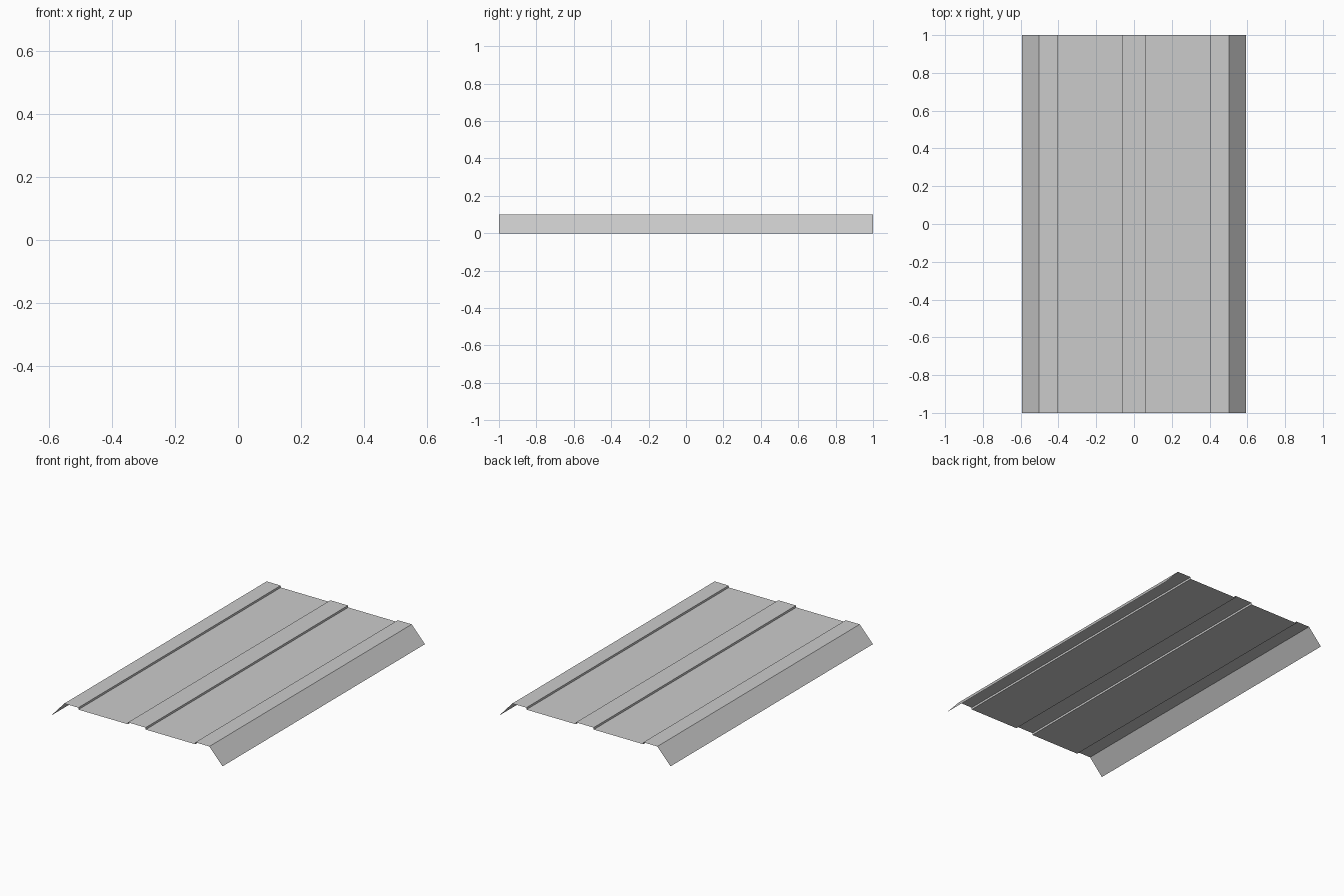
import bpy, bmesh

if "Cube" in bpy.data.objects:
    bpy.data.objects.remove(bpy.data.objects["Cube"])

# Right half of the cross-section (x, z): centre rib, recessed pan, shoulder, sloping flange
TOP, PAN, HALF_LEN = 0.1, 0.088, 1.0
half = [(0.061, TOP), (0.062, PAN), (0.404, PAN), (0.405, TOP), (0.502, TOP), (0.593, 0.0)]
profile = [(-x, z) for x, z in reversed(half)] + half

# Thin folded sheet: profile swept along y
bm = bmesh.new()
verts = [bm.verts.new((x, -HALF_LEN, z)) for x, z in profile]
edges = [bm.edges.new(pair) for pair in zip(verts, verts[1:])]
swept = bmesh.ops.extrude_edge_only(bm, edges=edges)["geom"]
bmesh.ops.translate(bm, vec=(0, 2 * HALF_LEN, 0),
                    verts=[g for g in swept if isinstance(g, bmesh.types.BMVert)])

# Upper side faces outward
bm.normal_update()
bmesh.ops.reverse_faces(bm, faces=[f for f in bm.faces if f.normal.z < 0])

mesh = bpy.data.meshes.new("folded_sheet_panel")
bm.to_mesh(mesh)
bm.free()
bpy.context.collection.objects.link(bpy.data.objects.new("folded_sheet_panel", mesh))
